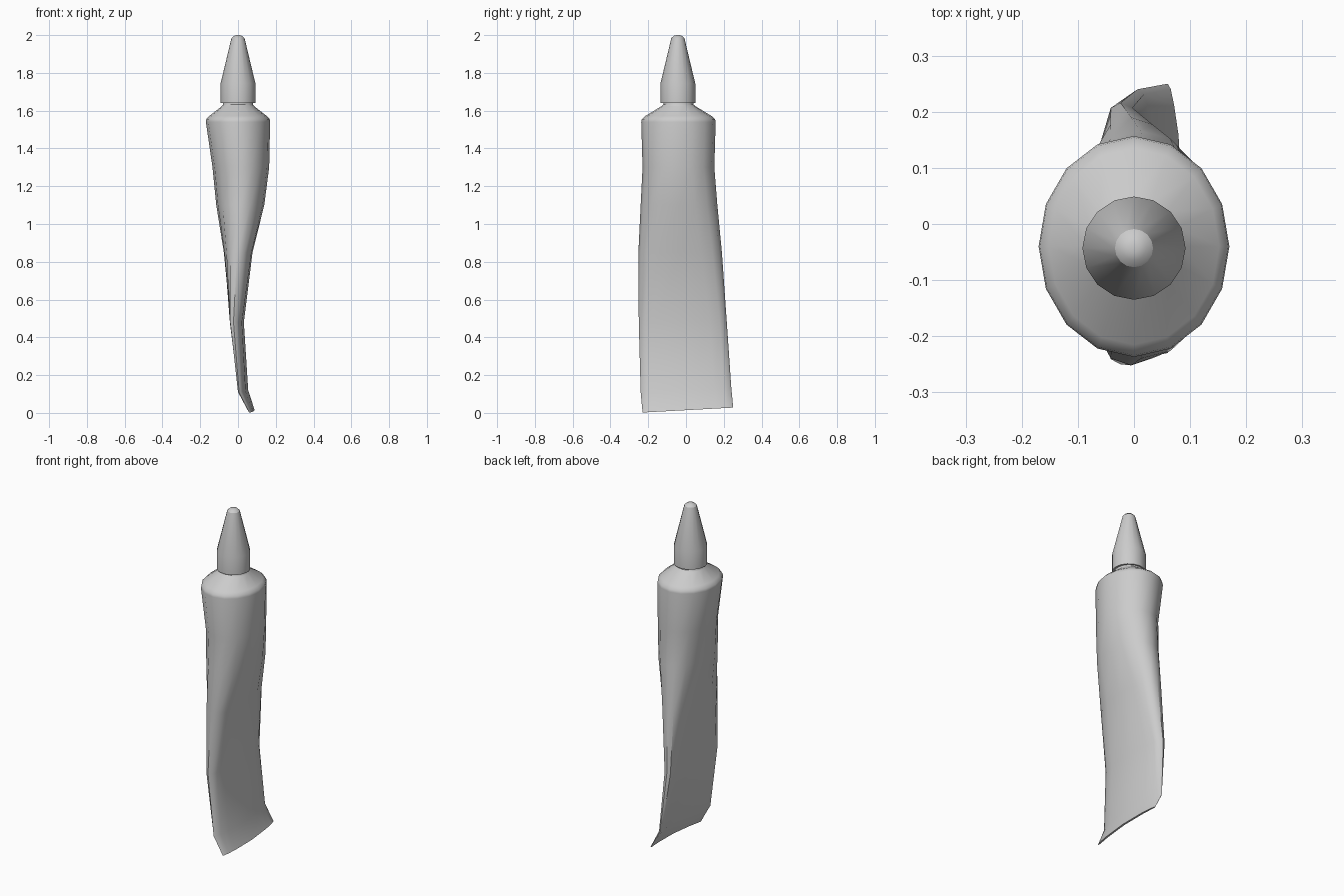
import bpy, bmesh, math

if "Cube" in bpy.data.objects:
    bpy.data.objects.remove(bpy.data.objects["Cube"])

N = 16


def ring(bm, z, cx, cy, rx, ry, n=2.0, bow=0.0, tilt=0.0):
    """Superellipse section, bowed sideways in x and tilted in z along y."""
    verts = []
    for i in range(N):
        a = 2 * math.pi * i / N
        c, s = round(math.cos(a), 6), round(math.sin(a), 6)
        u = math.copysign(abs(c) ** (2 / n), c)
        v = math.copysign(abs(s) ** (2 / n), s)
        verts.append(bm.verts.new((cx + rx * u + bow * (1 - v * v),
                                   cy + ry * v, z + tilt * v)))
    return verts


def loft(name, rows, angle):
    bm = bmesh.new()
    rings = [ring(bm, *r) for r in rows]
    for a, b in zip(rings, rings[1:]):
        for i in range(N):
            j = (i + 1) % N
            bm.faces.new((a[i], a[j], b[j], b[i]))
    bm.faces.new(rings[0][::-1])
    bm.faces.new(rings[-1])
    bmesh.ops.recalc_face_normals(bm, faces=bm.faces)
    me = bpy.data.meshes.new(name)
    bm.to_mesh(me)
    bm.free()
    ob = bpy.data.objects.new(name, me)
    bpy.context.collection.objects.link(ob)
    bpy.ops.object.select_all(action='DESELECT')
    bpy.context.view_layer.objects.active = ob
    ob.select_set(True)
    bpy.ops.object.shade_smooth_by_angle(angle=math.radians(angle))
    return ob


# Squeezed tube: crimped bottom edge to round shoulder and neck
# z, centre x, centre y, radius x, radius y, exponent, bow, tilt
loft("tube_body", [
    (0.015, 0.060, 0.010, 0.006, 0.240, 4.0, 0.022, 0.013),
    (0.120, 0.006, 0.000, 0.014, 0.240, 4.0, 0.034, 0.010),
    (0.480, -0.024, -0.017, 0.031, 0.233, 4.0, 0.024),
    (0.850, -0.005, -0.031, 0.076, 0.221, 2.7, 0.006),
    (1.100, 0.012, -0.037, 0.127, 0.203, 2.2),
    (1.300, 0.015, -0.040, 0.150, 0.190),
    (1.540, 0.0, -0.04, 0.170, 0.197),
    (1.555, 0.0, -0.04, 0.168, 0.194),
    (1.572, 0.0, -0.04, 0.152, 0.175),
    (1.625, 0.0, -0.04, 0.084, 0.088),
    (1.632, 0.0, -0.04, 0.080, 0.080),
    (1.660, 0.0, -0.04, 0.080, 0.080),
], 40)

# Conical cap with rounded tip
cap = [(0.092, 1.64), (0.092, 1.745), (0.038, 1.97),
       (0.034, 1.985), (0.022, 1.996), (0.008, 2.0)]
loft("cap", [(z, -0.0, -0.043, r, r) for r, z in cap], 30)
